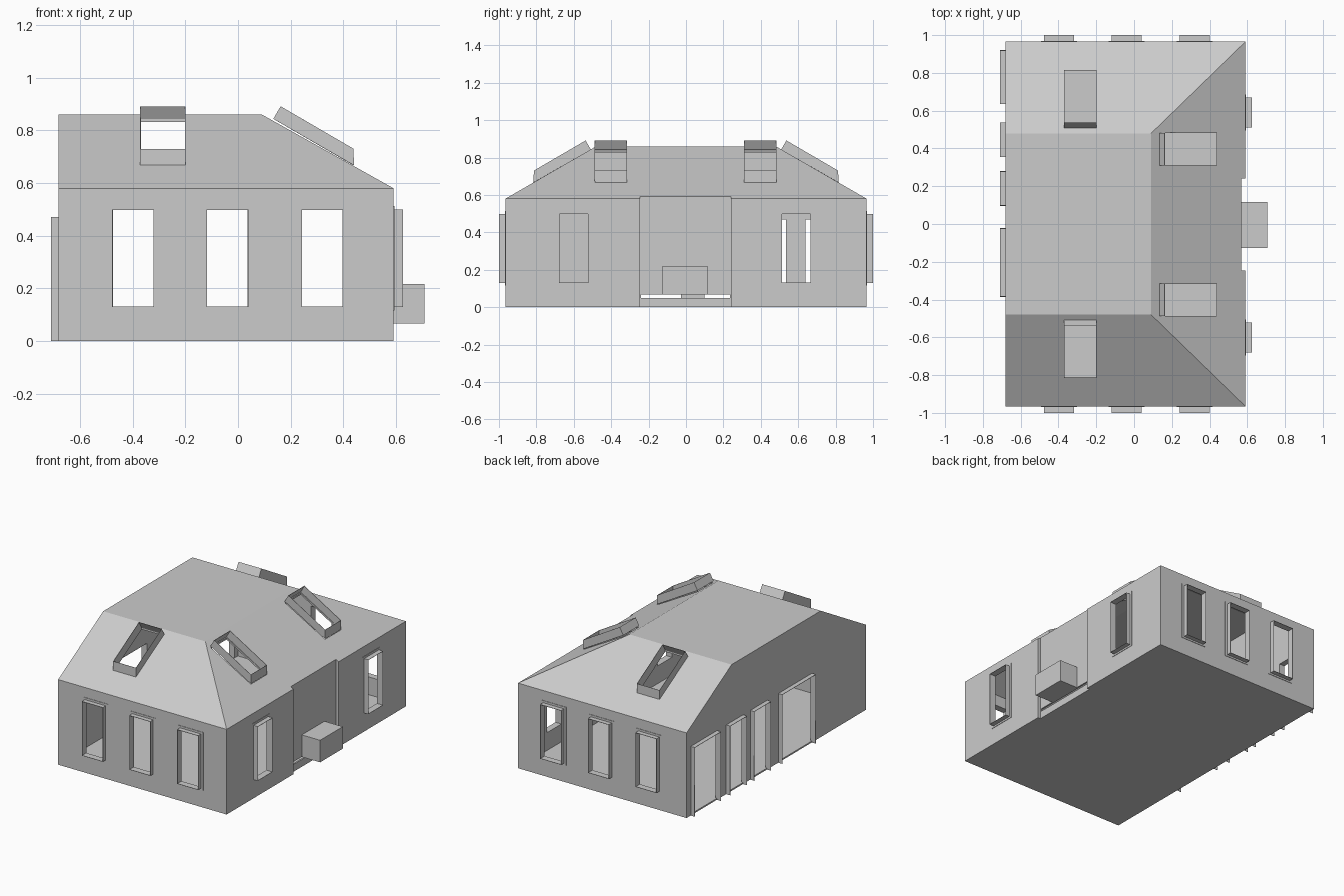
import bpy, bmesh

if "Cube" in bpy.data.objects:
    bpy.data.objects.remove(bpy.data.objects["Cube"])

XL, XR, YW = -0.68, 0.59, 0.965       # wall planes
EAVE, TOP, SLOPE = 0.58, 0.86, 0.577  # roof heights and pitch
WALL = 0.01


def place(side, u, d, z):
    """u runs along the wall, d is the distance outward from it."""
    return {"front": (u, -YW - d, z), "back": (u, YW + d, z),
            "right": (XR + d, u, z), "left": (XL - d, u, z)}[side]


def make(name, bm):
    bmesh.ops.recalc_face_normals(bm, faces=bm.faces)
    mesh = bpy.data.meshes.new(name)
    bm.to_mesh(mesh)
    bm.free()
    ob = bpy.data.objects.new(name, mesh)
    bpy.context.collection.objects.link(ob)
    return ob


def add_box(bm, a, b):
    lo = [min(p) for p in zip(a, b)]
    hi = [max(p) for p in zip(a, b)]
    vs = bmesh.ops.create_cube(bm, size=1)["verts"]
    for v in vs:
        v.co = [(lo[i] + hi[i]) / 2 + v.co[i] * (hi[i] - lo[i]) for i in range(3)]


def boxes(name, spans):
    bm = bmesh.new()
    for a, b in spans:
        add_box(bm, a, b)
    return make(name, bm)


def strip(name, loop_a, loop_b, closed=True):
    """Thin sheet bridging two matching outlines."""
    bm = bmesh.new()
    A = [bm.verts.new(p) for p in loop_a]
    B = [bm.verts.new(p) for p in loop_b]
    n = len(A)
    for i in range(n if closed else n - 1):
        j = (i + 1) % n
        bm.faces.new((A[i], A[j], B[j], B[i]))
    ob = make(name, bm)
    m = ob.modifiers.new("thin", "SOLIDIFY")
    m.thickness, m.offset = 0.003, 0
    return ob


def apply_mod(ob, kind, **props):
    m = ob.modifiers.new(kind, kind)
    for k, v in props.items():
        setattr(m, k, v)
    bpy.context.view_layer.objects.active = ob
    bpy.ops.object.modifier_apply(modifier=m.name)


def cut(ob, cutter):
    apply_mod(ob, "BOOLEAN", object=cutter, operation="DIFFERENCE", solver="EXACT")
    bpy.data.objects.remove(cutter)


# House shell: walls with a half-hipped flat-topped roof
bm = bmesh.new()
for s in (-1, 1):
    for x, y, z in ((XL, YW, 0), (XR, YW, 0), (XL, YW, EAVE), (XR, YW, EAVE),
                    (XL, 0.48, TOP), (0.09, 0.48, TOP)):
        bm.verts.new((x, s * y, z))
bmesh.ops.convex_hull(bm, input=bm.verts)
bmesh.ops.dissolve_limit(bm, angle_limit=0.01, verts=bm.verts, edges=bm.edges)
house = make("house_shell", bm)

# Shallow entrance recess, then hollow out
cut(house, boxes("recess_cutter", [((0.57, -0.245, -0.1), (0.8, 0.24, 0.8))]))
apply_mod(house, "SOLIDIFY", thickness=WALL, offset=-1, use_even_offset=True)

holes = [((0.5, -0.24, 0.05), (0.7, 0.235, 0.068))]   # slot under the entrance wall


def hole(side, u0, u1, z0, z1):
    holes.append((place(side, u0, 0.05, z0), place(side, u1, -0.05, z1)))


def rect(side, u, hw, z0, z1, d):
    return [place(side, *p) for p in ((u - hw, d, z0), (u - hw, d, z1),
                                      (u + hw, d, z1), (u + hw, d, z0))]


# Windows: projecting sleeve plus flat surround
windows = [(s, u) for s in ("front", "back") for u in (-0.398, -0.04, 0.32)]
windows += [("right", -0.6), ("right", 0.59)]
for side, u in windows:
    hw, z0, z1 = 0.078, 0.13, 0.498
    hole(side, u - hw, u + hw, z0, z1)
    strip("window_sleeve", rect(side, u, hw, z0, z1, 0.035),
          rect(side, u, hw, z0, z1, -WALL))
    strip("window_surround", rect(side, u, hw, z0, z1, 0.002),
          rect(side, u, 0.095, 0.117, 0.513, 0.002))

# Doorways: sleeves open at the ground
for u, w in ((0.778, 0.281), (0.447, 0.18), (0.188, 0.18), (-0.204, 0.36)):
    hole("left", u - w / 2, u + w / 2, WALL, 0.47)
    strip("door_frame", rect("left", u, w / 2, 0, 0.47, 0.03),
          rect("left", u, w / 2, 0, 0.47, -WALL), closed=False)

# Skylights: raised curbs on the slopes (d measured inward from the eave)
D0, D1 = 0.152, 0.455
base0, base1 = (D0, EAVE + D0 * SLOPE), (D1, EAVE + D1 * SLOPE)
top0, top1 = (D0, base0[1] + 0.062), (D1 - 0.0275, base1[1] + 0.048)
for side, u in (("front", -0.285), ("back", -0.285), ("right", 0.397), ("right", -0.402)):
    hw = 0.085
    holes.append((place(side, u - hw, -D0, 0.62), place(side, u + hw, -D1, 1)))

    def outline(lo, hi):
        return [place(side, u + s * hw, -d, z)
                for s, (d, z) in ((-1, lo), (-1, hi), (1, hi), (1, lo))]
    strip("skylight_curb", outline(base0, base1), outline(top0, top1))

cut(house, boxes("opening_cutter", holes))

# Entrance block
boxes("entrance_block", [((0.57, -0.127, 0.067), (0.708, 0.117, 0.217))])
